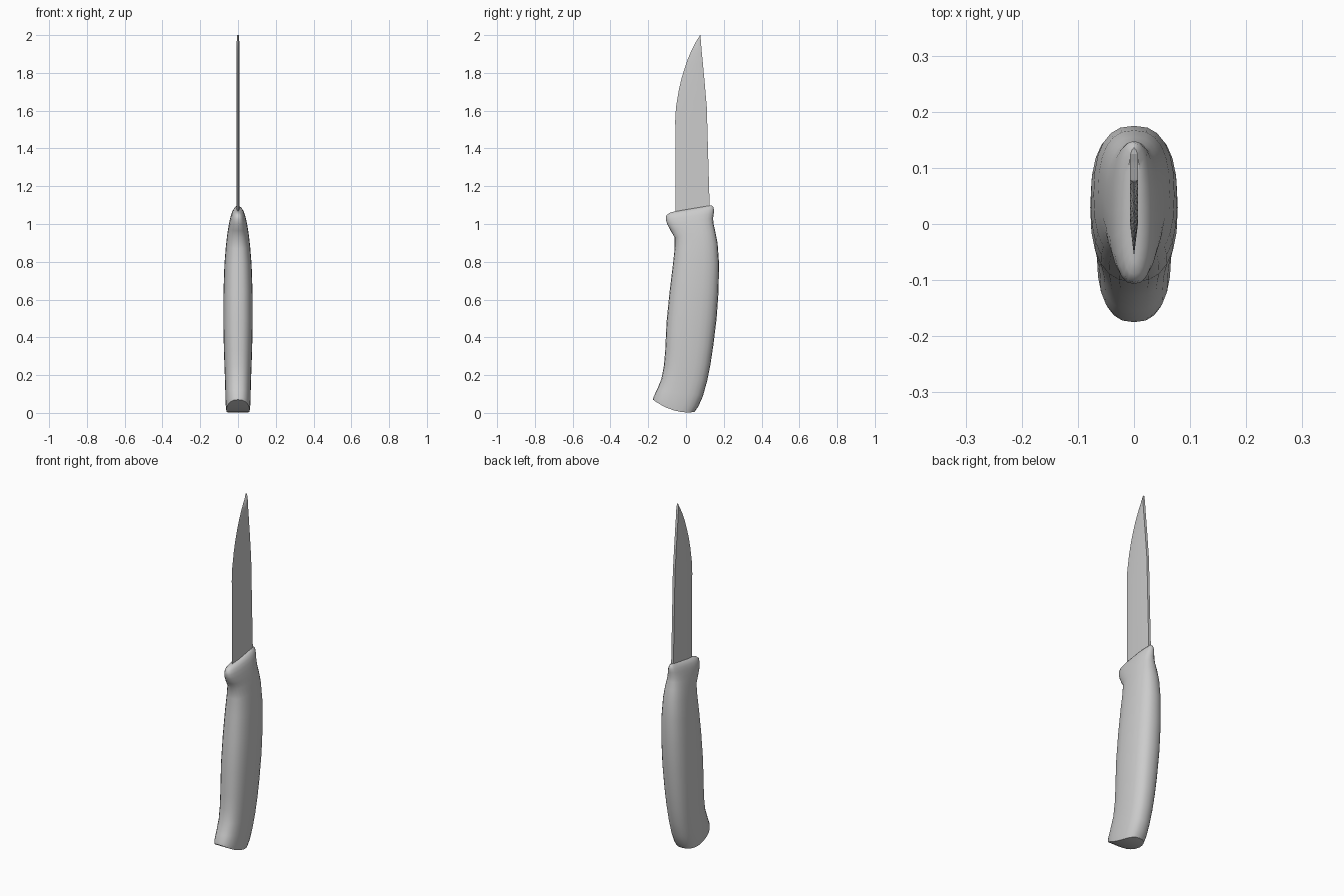
import bpy, math

if "Cube" in bpy.data.objects:
    bpy.data.objects.remove(bpy.data.objects["Cube"])


def make_object(name, verts, faces, angle):
    mesh = bpy.data.meshes.new(name)
    mesh.from_pydata(verts, [], faces)
    mesh.update()
    obj = bpy.data.objects.new(name, mesh)
    bpy.context.collection.objects.link(obj)
    bpy.ops.object.select_all(action='DESELECT')
    obj.select_set(True)
    bpy.context.view_layer.objects.active = obj
    bpy.ops.object.mode_set(mode='EDIT')
    bpy.ops.mesh.select_all(action='SELECT')
    bpy.ops.mesh.normals_make_consistent(inside=False)
    bpy.ops.object.mode_set(mode='OBJECT')
    bpy.ops.object.shade_smooth_by_angle(angle=math.radians(angle))
    return obj


def bridge(rows, n):
    return [(r * n + i, r * n + (i + 1) % n, (r + 1) * n + (i + 1) % n, (r + 1) * n + i)
            for r in range(rows - 1) for i in range(n)]


# Handle: oval sections; front y, front z, back y, back z, half width, sag
sections = [
    (-.175, .070, .045, .005, .062, .024),
    (-.172, .085, .066, .035, .066, .012),
    (-.155, .120, .090, .090, .067, 0),
    (-.130, .180, .112, .170, .069, 0),
    (-.117, .250, .130, .260, .072, 0),
    (-.110, .330, .145, .360, .075, 0),
    (-.103, .480, .162, .500, .078, 0),
    (-.087, .640, .172, .640, .077, 0),
    (-.070, .780, .175, .790, .072, 0),
    (-.060, .870, .167, .900, .064, 0),
    (-.060, .930, .155, .960, .057, 0),
    (-.082, .965, .146, 1.00, .051, 0),
    (-.100, 1.00, .143, 1.03, .045, 0),
    (-.107, 1.025, .147, 1.055, .039, 0),
    (-.104, 1.045, .148, 1.075, .032, 0),
    (-.090, 1.057, .145, 1.090, .023, 0),
    (-.072, 1.064, .135, 1.099, .011, 0),
]
N = 24


def power(v):
    return math.copysign(abs(v) ** 0.8, v) if abs(v) > 1e-6 else 0.0


verts = []
for yf, zf, yb, zb, w, sag in sections:
    for i in range(N):
        a = math.tau * i / N
        t = power(math.cos(a))
        f = (1 + t) / 2
        verts.append((w * power(math.sin(a)), yf + (yb - yf) * f,
                      zf + (zb - zf) * f - sag * (1 - t * t)))
faces = bridge(len(sections), N)
# End caps as strips across the width
for base in (0, (len(sections) - 1) * N):
    for i in range(N // 2):
        quad = [base + i, base + i + 1, base + (N - i - 1) % N, base + (N - i) % N]
        faces.append(tuple(dict.fromkeys(quad)))
make_object("handle", verts, faces, 40)

# Blade: z, cutting edge y, bevel y, spine y
outline = [
    (1.03, -.055, .000, .127), (1.30, -.056, .000, .119), (1.55, -.057, .000, .112),
    (1.62, -.053, .002, .110), (1.71, -.038, .012, .102), (1.77, -.024, .023, .097),
    (1.82, -.009, .033, .092), (1.875, .010, .046, .087), (1.925, .032, .058, .082),
    (1.965, .053, .068, .079), (2.00, .0745, .0755, .0765),
]
verts = []
for z, edge, bevel, spine in outline:
    th = 0.007 if z < 1.99 else 0.004
    verts += [(0, edge, z), (th, bevel, z), (th, spine, z), (-th, spine, z), (-th, bevel, z)]
faces = bridge(len(outline), 5)
last = (len(outline) - 1) * 5
faces += [(0, 1, 2, 3, 4), tuple(range(last, last + 5))]
make_object("blade", verts, faces, 20)
